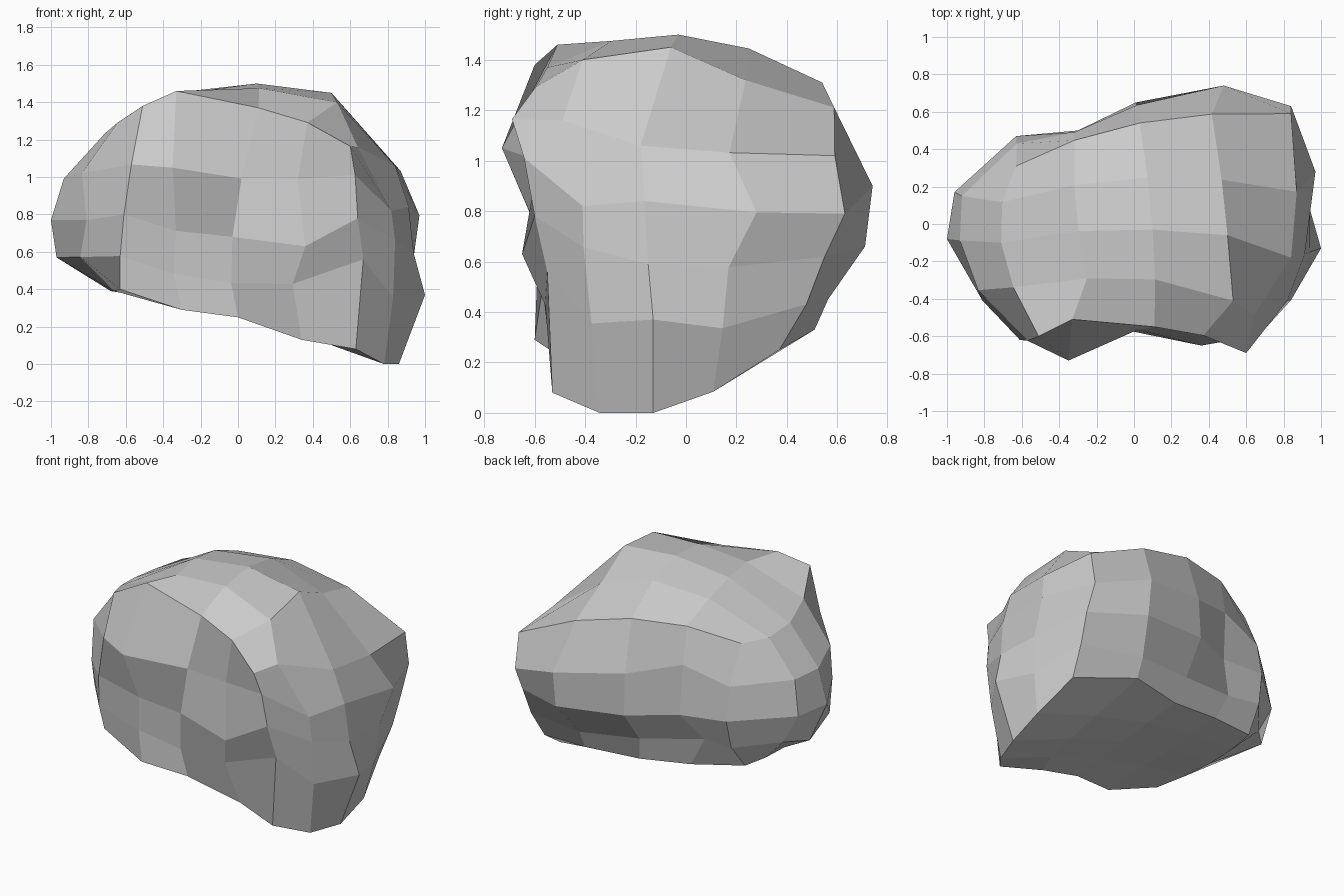
import bpy, bmesh
from mathutils import Vector
from itertools import product

# Rock cage: three levels, each 3 x 3 points (left-right within front-back)
TOP = [(-.51, -.60, 1.38), (.11, -.55, 1.37), (.60, -.69, 1.165),
       (-.71, -.10, 1.235), (.10, -.03, 1.50), (.84, -.18, 1.06),
       (-.63, .31, 1.23), (.03, .54, 1.31), (.84, .59, 1.02)]
MIDDLE = [(-.61, -.62, .80), (-.03, -.57, .68), (.64, -.60, .78),
          (-1.0, -.08, .77), (0, 0, .7), (.94, -.15, .59),
          (-.63, .47, .76), (.01, .65, .70), (.84, .55, .62)]
BOTTOM = [(-.63, -.53, .40), (0, -.54, .25), (.63, -.53, .08),
          (-.68, -.08, .39), (.05, -.05, .26), (.86, -.13, 0),
          (-.66, .31, .41), (.04, .44, .32), (.80, .37, .25)]
LEVELS = (BOTTOM, MIDDLE, TOP)

# Chipped bumps that break the smooth form, keyed by grid step in x, y, z
BUMPS = {
    (1, 0, 4): (-.33, -.51, 1.46), (3, 4, 2): (.48, .71, .66),
    (3, 1, 4): (.53, -.41, 1.40), (3, 2, 4): (.50, -.06, 1.45),
    (4, 1, 4): (.64, -.49, 1.16), (4, 1, 3): (.82, -.41, .82),
    (2, 4, 1): (0, .50, .49), (4, 0, 1): (.67, -.55, .56),
    (1, 0, 3): (-.35, -.73, 1.05), (1, 0, 0): (-.30, -.60, .29),
    (3, 0, 2): (.36, -.65, .63), (1, 4, 1): (-.42, .40, .56),
    (3, 0, 0): (.34, -.46, .13), (3, 4, 0): (.40, .51, .33),
    (0, 3, 3): (-.92, .15, 1.0), (0, 3, 2): (-.96, .17, .77),
    (0, 1, 2): (-.81, -.41, .77), (0, 2, 1): (-.97, .06, .57),
    (4, 2, 1): (1.0, -.13, .37), (4, 3, 3): (.97, .28, .795),
    (4, 4, 3): (.84, .63, .79), (3, 4, 3): (.48, .74, .90),
    (1, 4, 3): (-.32, .49, 1.07), (1, 4, 2): (-.30, .50, .73),
}


def weights(t):
    """Quadratic weights through the points at -1, 0 and 1."""
    return t * (t - 1) / 2, 1 - t * t, t * (t + 1) / 2


def place(co):
    step = tuple(round((c + 1) * 2) for c in co)
    if step in BUMPS:
        return Vector(BUMPS[step])
    wx, wy, wz = (weights(c) for c in co)
    result = Vector()
    for i, j, k in product(range(3), repeat=3):
        result += wx[i] * wy[j] * wz[k] * Vector(LEVELS[k][j * 3 + i])
    result.z = max(result.z, 0)
    return result


# Gridded cube wrapped onto the cage
bm = bmesh.new()
bmesh.ops.create_cube(bm, size=2)
bmesh.ops.subdivide_edges(bm, edges=bm.edges[:], cuts=3, use_grid_fill=True)
for v in bm.verts:
    v.co = place(v.co)
bmesh.ops.recalc_face_normals(bm, faces=bm.faces[:])
mesh = bpy.data.meshes.new("rock")
bm.to_mesh(mesh)
bm.free()
rock = bpy.data.objects.new("rock", mesh)
bpy.context.collection.objects.link(rock)
